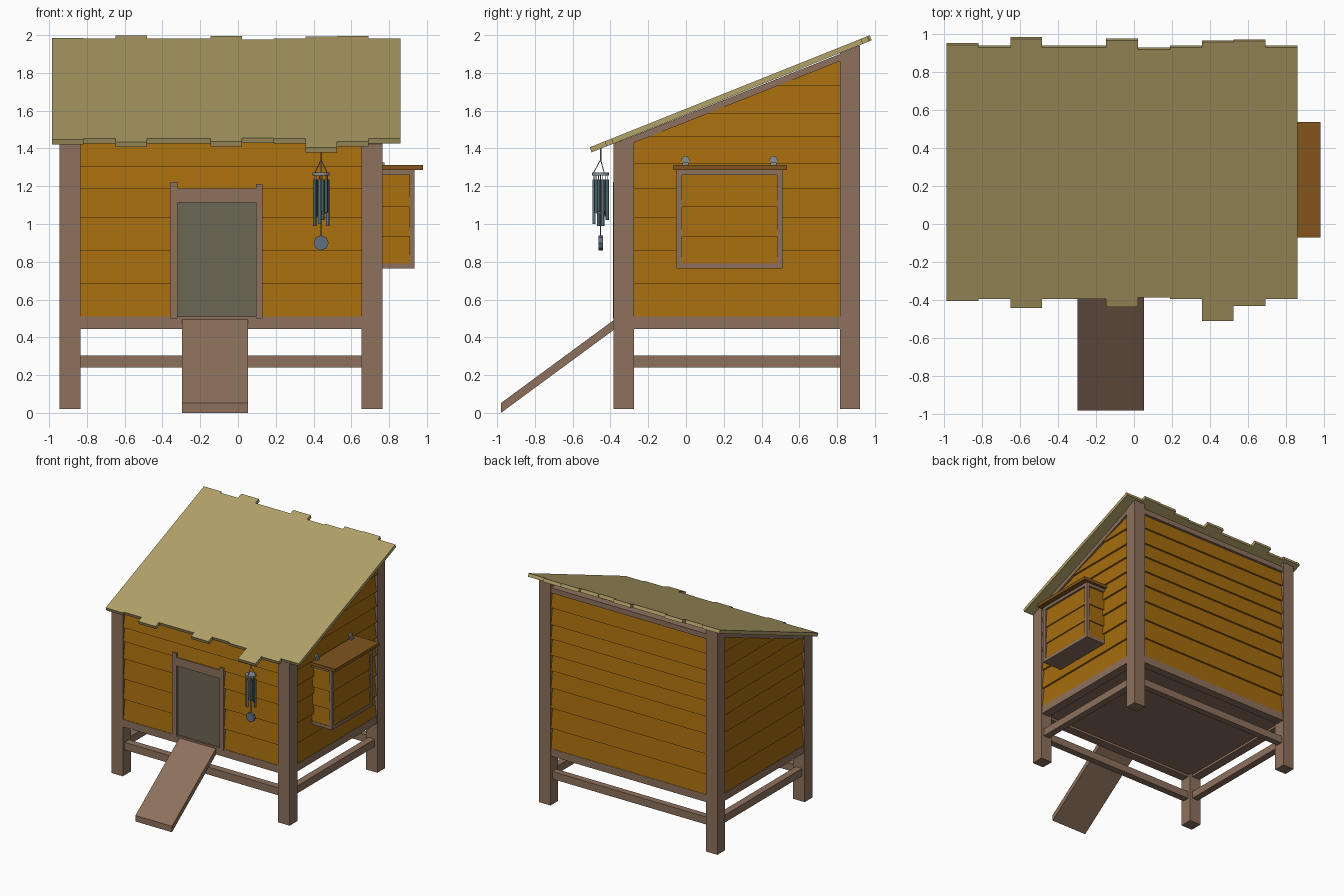
import bpy, bmesh, math
from mathutils import Vector, Matrix

if "Cube" in bpy.data.objects:
    bpy.data.objects.remove(bpy.data.objects["Cube"])


def material(name, rgb):
    m = bpy.data.materials.new(name)
    m.diffuse_color = (*rgb, 1)
    m.use_nodes = True
    m.node_tree.nodes["Principled BSDF"].inputs["Base Color"].default_value = m.diffuse_color
    return m


BROWN = material("frame wood", (0.27, 0.165, 0.11))
ORANGE = material("siding wood", (0.37, 0.15, 0.004))
LIDWOOD = material("lid wood", (0.22, 0.09, 0.012))
ROOF = material("roof wood", (0.45, 0.36, 0.14))
GREY = material("door panel", (0.15, 0.135, 0.09))
METAL = material("metal", (0.25, 0.28, 0.3))
TEAL = material("chime teal", (0.06, 0.13, 0.12))
SLATE = material("chime slate", (0.12, 0.16, 0.22))


def finish(bm, name, mat, smooth=False):
    bmesh.ops.recalc_face_normals(bm, faces=bm.faces)
    me = bpy.data.meshes.new(name)
    bm.to_mesh(me)
    bm.free()
    me.materials.append(mat)
    ob = bpy.data.objects.new(name, me)
    bpy.context.collection.objects.link(ob)
    if smooth:
        for p in me.polygons:
            p.use_smooth = len(p.vertices) == 4
    return ob


def add_prism(bm, ring, shift):
    a = [bm.verts.new(p) for p in ring]
    b = [bm.verts.new(Vector(p) + Vector(shift)) for p in ring]
    n = len(a)
    bm.faces.new(a)
    bm.faces.new(b[::-1])
    for i in range(n):
        bm.faces.new((a[i], a[(i + 1) % n], b[(i + 1) % n], b[i]))


def x_prism(name, yz, x0, x1, mat):
    bm = bmesh.new()
    add_prism(bm, [(x0, y, z) for y, z in yz], (x1 - x0, 0, 0))
    return finish(bm, name, mat)


def box(name, x0, x1, y0, y1, z0, z1, mat=BROWN):
    return x_prism(name, [(y0, z0), (y1, z0), (y1, z1), (y0, z1)], x0, x1, mat)


def rod(name, p, q, r, mat, sides=12):
    p, q = Vector(p), Vector(q)
    bm = bmesh.new()
    rot = (q - p).to_track_quat('Z', 'Y').to_matrix().to_4x4()
    bmesh.ops.create_cone(bm, cap_ends=True, segments=sides, radius1=r, radius2=r,
                          depth=(q - p).length,
                          matrix=Matrix.Translation((p + q) / 2) @ rot)
    return finish(bm, name, mat, sides >= 10)


def siding(name, origin, u, n, rows, slope=None, tilt=0.022, t=0.016):
    """Lapped boards: rows of (start, end, bottom, top) along u, facing n."""
    bm = bmesh.new()
    o, u, n = Vector(origin), Vector(u), Vector(n)
    for a0, a1, z0, z1 in rows:
        prof = [(0, z0), (-tilt, z1 + 0.012), (-tilt - t, z1 + 0.012), (-t, z0)]
        add_prism(bm, [o + u * a0 + n * d + Vector((0, 0, z)) for d, z in prof], u * (a1 - a0))
    if slope:
        res = bmesh.ops.bisect_plane(bm, geom=bm.verts[:] + bm.edges[:] + bm.faces[:],
                                     plane_co=slope[0], plane_no=slope[1], clear_outer=True)
        cut = [e for e in res['geom_cut'] if isinstance(e, bmesh.types.BMEdge)]
        bmesh.ops.holes_fill(bm, edges=cut)
    return finish(bm, name, ORANGE)


def roof_z(y):
    return 1.61 + 0.4 * y


def under_z(y):
    return roof_z(y) - 0.032


# corner posts with sloped tops
for side, x0, x1 in (("left", -0.945, -0.835), ("right", 0.655, 0.765)):
    for end, y0, y1 in (("front", -0.385, -0.275), ("back", 0.815, 0.92)):
        x_prism(f"{end}_{side}_post", [(y0, 0.02), (y1, 0.02), (y1, under_z(y1)), (y0, under_z(y0))],
                x0, x1, BROWN)

# lower and floor rails on all four sides
for level, z0, z1, e in (("lower", 0.24, 0.305, 0.025), ("floor", 0.445, 0.51, 0.006)):
    box(f"front_{level}_rail", -0.835, 0.655, -0.385 + e, -0.3, z0, z1)
    box(f"back_{level}_rail", -0.835, 0.655, 0.84, 0.92 - e, z0, z1)
    box(f"left_{level}_rail", -0.945 + e, -0.86, -0.275, 0.815, z0, z1)
    box(f"right_{level}_rail", 0.68, 0.765 - e, -0.275, 0.815, z0, z1)
box("floor", -0.87, 0.69, -0.31, 0.85, 0.465, 0.495)

# top rails
for side, x0, x1 in (("left", -0.94, -0.87), ("right", 0.69, 0.76)):
    x_prism(f"{side}_sloped_rail", [(-0.275, 1.43), (0.815, 1.862), (0.815, 1.9), (-0.275, 1.468)],
            x0, x1, BROWN)
box("back_top_rail", -0.835, 0.655, 0.85, 0.915, 1.86, 1.905)

# lapped siding
LEVELS = [0.5, 0.685, 0.86, 1.035, 1.185, 1.32, 1.46, 1.585, 1.73, 1.865]
steps = list(zip(LEVELS, LEVELS[1:]))
cut_plane = ((0, -0.275, 1.435), (0, -0.368, 0.93))
for side, x, nx in (("left", -0.937, -1), ("right", 0.757, 1)):
    siding(f"{side}_siding", (x, 0, 0), (0, 1, 0), (nx, 0, 0),
           [(-0.275, 0.815, a, b) for a, b in steps], cut_plane)
siding("back_siding", (0, 0.912, 0), (1, 0, 0), (0, 1, 0), [(-0.835, 0.655, a, b) for a, b in steps])
front_rows = []
for a, b in steps[:4]:
    front_rows += [(-0.835, -0.345, a, b), (0.12, 0.655, a, b)]
front_rows += [(-0.835, 0.655, a, b) for a, b in ((1.185, 1.305), (1.305, 1.43))]
siding("front_siding", (0, -0.376, 0), (1, 0, 0), (0, -1, 0), front_rows)

# door and its frame
box("door_panel", -0.33, 0.11, -0.365, -0.345, 0.5, 1.13, GREY)
box("door_left_trim", -0.36, -0.32, -0.387, -0.345, 0.5, 1.222)
box("door_right_trim", 0.095, 0.13, -0.387, -0.345, 0.5, 1.212)
box("door_top_trim", -0.32, 0.095, -0.384, -0.345, 1.115, 1.187)

# ramp
x_prism("ramp", [(-0.98, 0), (-0.98, 0.052), (-0.36, 0.508), (-0.36, 0.456)], -0.297, 0.053, BROWN)

# roof boards with uneven ends
ENDS = [(-0.405, 0.95), (-0.395, 0.937), (-0.44, 0.983), (-0.395, 0.937), (-0.395, 0.937),
        (-0.435, 0.975), (-0.385, 0.927), (-0.395, 0.937), (-0.51, 0.965), (-0.43, 0.97),
        (-0.395, 0.937)]
W = 1.844 / len(ENDS)
for i, (y0, y1) in enumerate(ENDS):
    y1 -= 0.01
    x_prism(f"roof_board_{i + 1}",
            [(y0, roof_z(y0)), (y1, roof_z(y1)), (y1 + 0.01, roof_z(y1) - 0.027), (y0 + 0.01, roof_z(y0) - 0.027)],
            -0.985 + i * W, -0.985 + (i + 1) * W, ROOF)

# nest box on the right wall
box("nest_floor", 0.72, 0.935, -0.05, 0.51, 0.765, 0.792)
for end, y0 in (("front", -0.05), ("back", 0.482)):
    box(f"nest_{end}_outer_post", 0.907, 0.935, y0, y0 + 0.028, 0.792, 1.26)
    box(f"nest_{end}_top_trim", 0.72, 0.935, y0, y0 + 0.028, 1.26, 1.285)
box("nest_outer_top_trim", 0.907, 0.935, -0.022, 0.482, 1.26, 1.285)
NEST = [(0.792, 0.935), (0.935, 1.09), (1.09, 1.255)]
siding("nest_outer_siding", (0.93, 0, 0), (0, 1, 0), (1, 0, 0),
       [(-0.022, 0.482, a, b) for a, b in NEST], tilt=0.014, t=0.01)
for end, y, ny in (("front", -0.046, -1), ("back", 0.506, 1)):
    siding(f"nest_{end}_siding", (0, y, 0), (1, 0, 0), (0, ny, 0),
           [(0.74, 0.907, a, b) for a, b in NEST], tilt=0.014, t=0.01)
box("nest_lid", 0.74, 0.98, -0.07, 0.535, 1.285, 1.312, LIDWOOD)
for i, y in enumerate((-0.003, 0.463)):
    rod(f"lid_hinge_{i + 1}", (0.735, y, 1.338), (0.763, y, 1.338), 0.022, METAL)
    box(f"lid_hinge_plate_{i + 1}", 0.745, 0.775, y - 0.015, y + 0.015, 1.31, 1.325, METAL)

# wind chime
cx, cy = 0.44, -0.452
rod("chime_hook", (cx, cy, 1.405), (cx, cy, 1.33), 0.004, METAL, 6)
rod("chime_disc", (cx, cy, 1.257), (cx, cy, 1.272), 0.045, METAL, 16)
for i in range(3):
    a = math.tau * i / 3 + math.pi / 6
    rod(f"chime_cord_{i + 1}", (cx, cy, 1.34),
        (cx + 0.038 * math.cos(a), cy + 0.038 * math.sin(a), 1.27), 0.0025, METAL, 5)
for i, low in enumerate((0.99, 1.02, 1.04, 0.99, 1.0, 1.06)):
    a = math.tau * i / 6 + 0.3
    x, y = cx + 0.036 * math.cos(a), cy + 0.036 * math.sin(a)
    rod(f"chime_tube_{i + 1}", (x, y, low), (x, y, 1.235), 0.009, TEAL if i % 2 else SLATE)
    rod(f"chime_tube_cord_{i + 1}", (x, y, 1.23), (x, y, 1.26), 0.002, METAL, 5)
rod("chime_center_cord", (cx, cy, 0.93), (cx, cy, 1.26), 0.003, SLATE, 6)
rod("chime_clapper", (cx, cy, 1.053), (cx, cy, 1.067), 0.022, SLATE, 12)
rod("chime_sail", (cx, cy - 0.012, 0.9), (cx, cy + 0.012, 0.9), 0.04, SLATE, 8)
